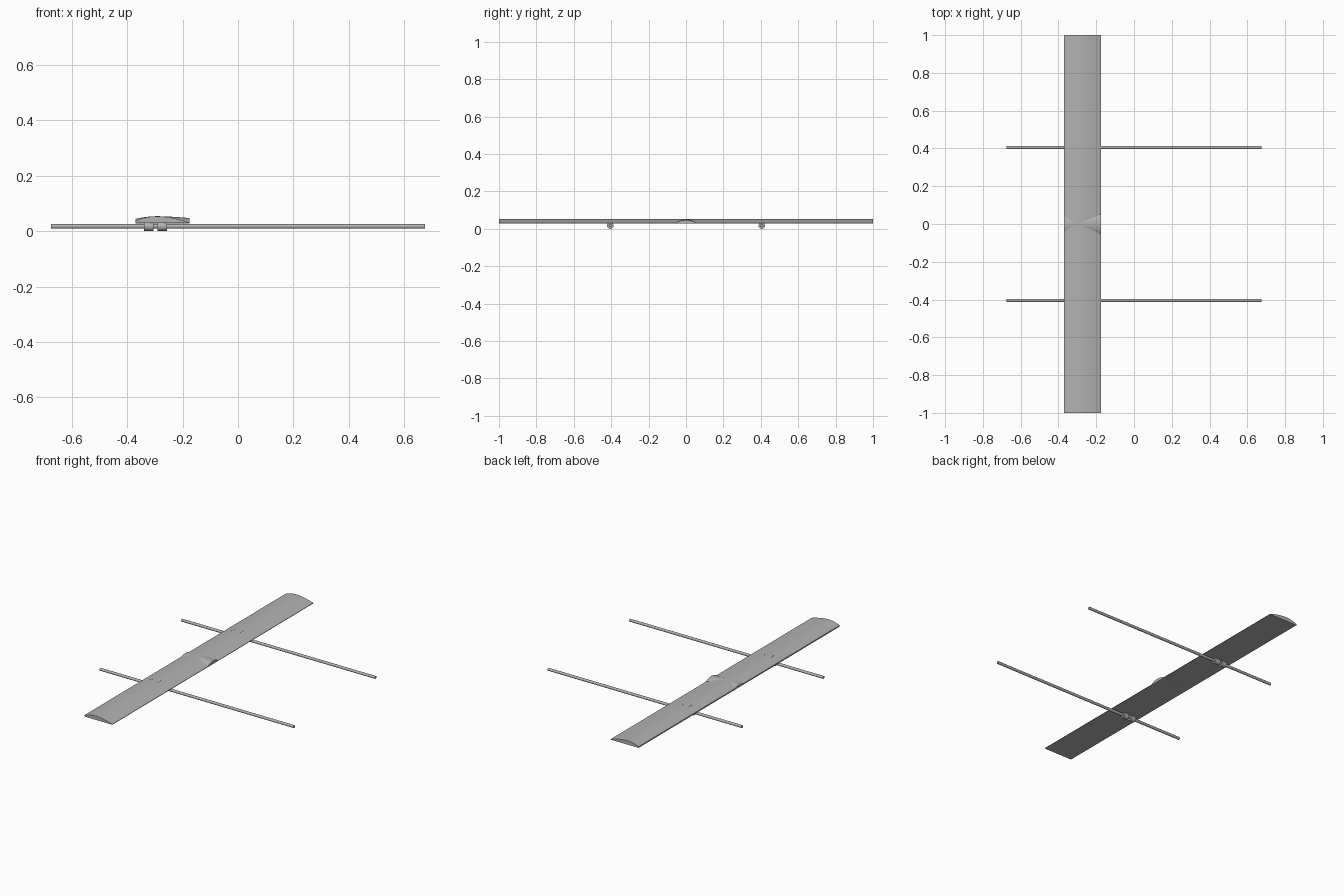
import bpy, bmesh, math
from mathutils import Matrix

cube = bpy.data.objects.get("Cube")
if cube:
    bpy.data.objects.remove(cube, do_unlink=True)

grey = bpy.data.materials.new("plain grey")
grey.use_nodes = True
COLOUR = (0.45, 0.45, 0.45, 1)
grey.diffuse_color = COLOUR
grey.node_tree.nodes["Principled BSDF"].inputs["Base Color"].default_value = COLOUR

FRONT_X, REAR_X = -0.37, -0.175
BASE_Z = 0.029
ROD_Y, ROD_Z = 0.405, 0.0175


def finish(bm, name):
    bmesh.ops.recalc_face_normals(bm, faces=bm.faces)
    mesh = bpy.data.meshes.new(name)
    bm.to_mesh(mesh)
    bm.free()
    mesh.materials.append(grey)
    obj = bpy.data.objects.new(name, mesh)
    bpy.context.collection.objects.link(obj)
    bpy.ops.object.select_all(action='DESELECT')
    obj.select_set(True)
    bpy.context.view_layer.objects.active = obj
    bpy.ops.object.shade_smooth_by_angle(angle=math.radians(35))
    return obj


def loft(name, sections):
    """Skin matching closed sections and cap both ends."""
    bm = bmesh.new()
    rings = [[bm.verts.new(p) for p in s] for s in sections]
    n = len(rings[0])
    for a, b in zip(rings, rings[1:]):
        for i in range(n):
            j = (i + 1) % n
            bm.faces.new((a[i], a[j], b[j], b[i]))
    bm.faces.new(rings[0])
    bm.faces.new(rings[-1])
    return finish(bm, name)


def crest(t, start, peak, end, at=0.4):
    """Smooth rise and fall along the chord."""
    if t < at:
        return peak - (peak - start) * (1 - t / at) ** 2
    return peak - (peak - end) * ((t - at) / (1 - at)) ** 1.7


def chord_x(t):
    return FRONT_X + (REAR_X - FRONT_X) * t


def rod(name, x0, x1, y, z, radius, sides):
    bm = bmesh.new()
    turn = Matrix.Translation(((x0 + x1) / 2, y, z)) @ Matrix.Rotation(math.pi / 2, 4, 'Y')
    bmesh.ops.create_cone(bm, cap_ends=True, segments=sides, radius1=radius,
                          radius2=radius, depth=x1 - x0, matrix=turn)
    return finish(bm, name)


def box(name, centre, size):
    bm = bmesh.new()
    bmesh.ops.create_cube(bm, size=1, matrix=Matrix.Translation(centre) @ Matrix.Diagonal((*size, 1)))
    return finish(bm, name)


# Wing: flat underside, cambered top
steps = 24
profile = [(FRONT_X, BASE_Z)]
profile += [(chord_x(i / steps), crest(i / steps, 0.037, 0.054, 0.032)) for i in range(steps + 1)]
profile.append((REAR_X, BASE_Z))
loft("wing", [[(x, y, z) for x, z in profile] for y in (-1, 1)])

# Centre fairing: low arch running along the chord
sections = []
for i in range(steps + 1):
    t = i / steps
    top = crest(t, 0.0445, 0.0545, 0.0475)
    sections.append([(chord_x(t), 0.055 * math.cos(a),
                      BASE_Z - 0.0004 + (top - BASE_Z) * math.sin(a) ** 1.5)
                     for a in (math.pi * k / 20 for k in range(21))])
loft("centre_fairing", sections)

# Booms with two clamps each, whose tabs reach through the wing
for side, y in (("front", -ROD_Y), ("back", ROD_Y)):
    rod(side + "_boom", -0.675, 0.675, y, ROD_Z, 0.0085, 24)
    for label, x in (("outer", -0.323), ("inner", -0.273)):
        rod(f"{side}_{label}_clamp", x - 0.017, x + 0.017, y, ROD_Z, ROD_Z, 24)
        tab_x = x + 0.009
        top = crest((tab_x - FRONT_X) / (REAR_X - FRONT_X), 0.037, 0.054, 0.032) + 0.0008
        box(f"{side}_{label}_clamp_tab", (tab_x, y, (ROD_Z + top) / 2),
            (0.006, 0.032, top - ROD_Z))
